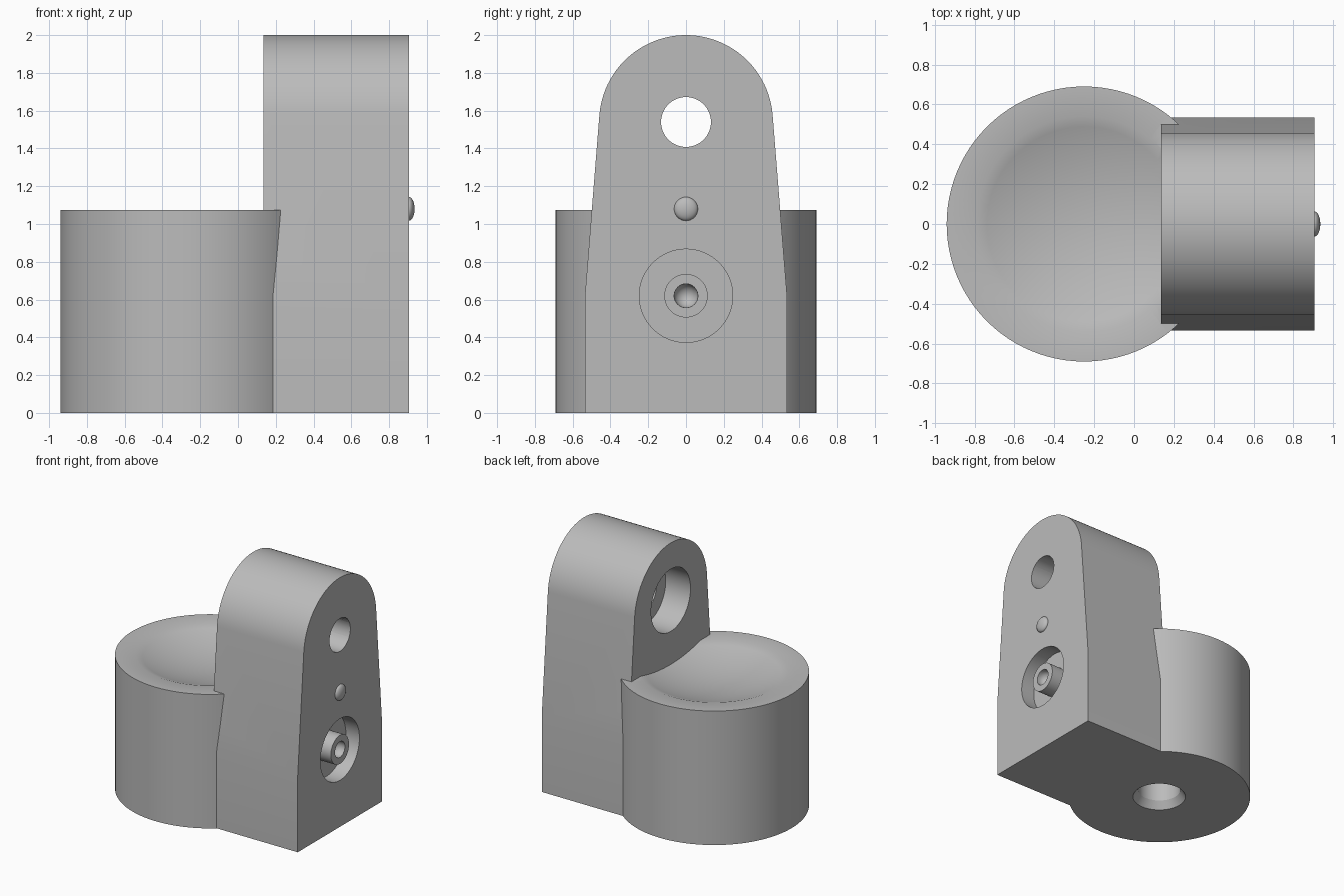
import bpy, bmesh, math
from mathutils import Matrix, Vector

cube = bpy.data.objects.get("Cube")
if cube:
    bpy.data.objects.remove(cube, do_unlink=True)

grey = bpy.data.materials.new("light_grey")
grey.use_nodes = True
grey.diffuse_color = (0.5, 0.5, 0.5, 1)
grey.node_tree.nodes["Principled BSDF"].inputs["Base Color"].default_value = (0.5, 0.5, 0.5, 1)

CUP_X, CUP_R, CUP_H = -0.25, 0.69, 1.075
BACK, FACE = 0.135, 0.905          # the two flat faces of the upright
EYE_Z, SOCKET_Z = 1.54, 0.62


def finish(name, bm):
    bmesh.ops.remove_doubles(bm, verts=bm.verts, dist=1e-5)
    bmesh.ops.recalc_face_normals(bm, faces=bm.faces)
    mesh = bpy.data.meshes.new(name)
    bm.to_mesh(mesh)
    bm.free()
    mesh.materials.append(grey)
    obj = bpy.data.objects.new(name, mesh)
    bpy.context.collection.objects.link(obj)
    return obj


def lathe(name, profile, origin, along_x=False, steps=64):
    """Closed solid turned from (radius, height) points, around z or x."""
    bm = bmesh.new()
    verts = [bm.verts.new((r, 0, h)) for r, h in profile]
    edges = [bm.edges.new(pair) for pair in zip(verts, verts[1:])]
    bmesh.ops.spin(bm, geom=verts + edges, cent=(0, 0, 0), axis=(0, 0, 1),
                   angle=math.tau, steps=steps, use_duplicate=False)
    bmesh.ops.remove_doubles(bm, verts=bm.verts, dist=1e-5)
    turn = Matrix.Rotation(math.pi / 2, 4, 'Y') if along_x else Matrix.Identity(4)
    bm.transform(Matrix.Translation(Vector(origin)) @ turn)
    return finish(name, bm)


def rod(name, r, start, end, origin, along_x=True):
    return lathe(name, [(0, start), (r, start), (r, end), (0, end)], origin, along_x)


def combine(target, tool, operation):
    mod = target.modifiers.new(operation.lower(), 'BOOLEAN')
    mod.operation, mod.object, mod.solver = operation, tool, 'EXACT'
    bpy.context.view_layer.objects.active = target
    bpy.ops.object.modifier_apply(modifier=mod.name)
    bpy.data.objects.remove(tool, do_unlink=True)


# Round cup with a shallow dished top
rim, depth = 0.54, 0.1
ball = (rim ** 2 + depth ** 2) / (2 * depth)
sweep = math.asin(rim / ball)
dish = [(ball * math.sin(sweep * i / 10),
         CUP_H - depth + ball * (1 - math.cos(sweep * i / 10))) for i in range(11)]
cup = lathe("cup", [(0, 0), (CUP_R, 0), (CUP_R, CUP_H)] + dish[::-1], (CUP_X, 0, 0), steps=96)

# Blind hole with a tapered mouth under the cup
combine(cup, lathe("base_hole", [(0, -0.05), (0.24, -0.05), (0.2, 0), (0.16, 0.06),
                                 (0.16, 0.3), (0, 0.3)], (CUP_X, 0, 0)), 'DIFFERENCE')

# Tapered upright with a round head
bm = bmesh.new()
outline = [(-0.535, SOCKET_Z), (-0.535, 0), (0.535, 0), (0.535, SOCKET_Z)]
lean = math.radians(4.5)
for i in range(49):
    a = lean + (math.pi - 2 * lean) * i / 48
    outline.append((0.46 * math.cos(a), EYE_Z + 0.46 * math.sin(a)))
face = bm.faces.new([bm.verts.new((BACK, y, z)) for y, z in outline])
out = bmesh.ops.extrude_face_region(bm, geom=[face])
bmesh.ops.translate(bm, vec=(FACE - BACK, 0, 0),
                    verts=[v for v in out["geom"] if isinstance(v, bmesh.types.BMVert)])
body = finish("bracket_body", bm)
combine(body, cup, 'UNION')

# Stepped hole through the head
eye = (0, 0, EYE_Z)
combine(body, rod("eye_hole", 0.132, 0, 1, eye), 'DIFFERENCE')
combine(body, rod("eye_recess", 0.25, 0, BACK + 0.22, eye), 'DIFFERENCE')

# Ring-shaped pocket around a boss flush with the face
socket = (FACE, 0, SOCKET_Z)
ring = [(0.115, -0.12), (0.247, -0.12), (0.247, 0.05), (0.115, 0.05), (0.115, -0.12)]
combine(body, lathe("pocket", ring, socket, True), 'DIFFERENCE')

# Round-bottomed hole in the boss
bore = [(0.063 * math.sin(math.pi * i / 16), -0.02 - 0.063 * math.cos(math.pi * i / 16))
        for i in range(9)]
combine(body, lathe("boss_hole", bore + [(0.063, 0.05), (0, 0.05)], socket, True, 32), 'DIFFERENCE')

# Small domed stud on the face
dome = [(0.063 * math.cos(math.pi * i / 16), 0.03 * math.sin(math.pi * i / 16)) for i in range(9)]
stud = lathe("stud", [(0, -0.02), (0.063, -0.02)] + dome, (FACE, 0, 1.08), True, 32)

for obj in (body, stud):
    bpy.ops.object.select_all(action='DESELECT')
    obj.select_set(True)
    bpy.context.view_layer.objects.active = obj
    bpy.ops.object.shade_smooth_by_angle(angle=math.radians(30))
